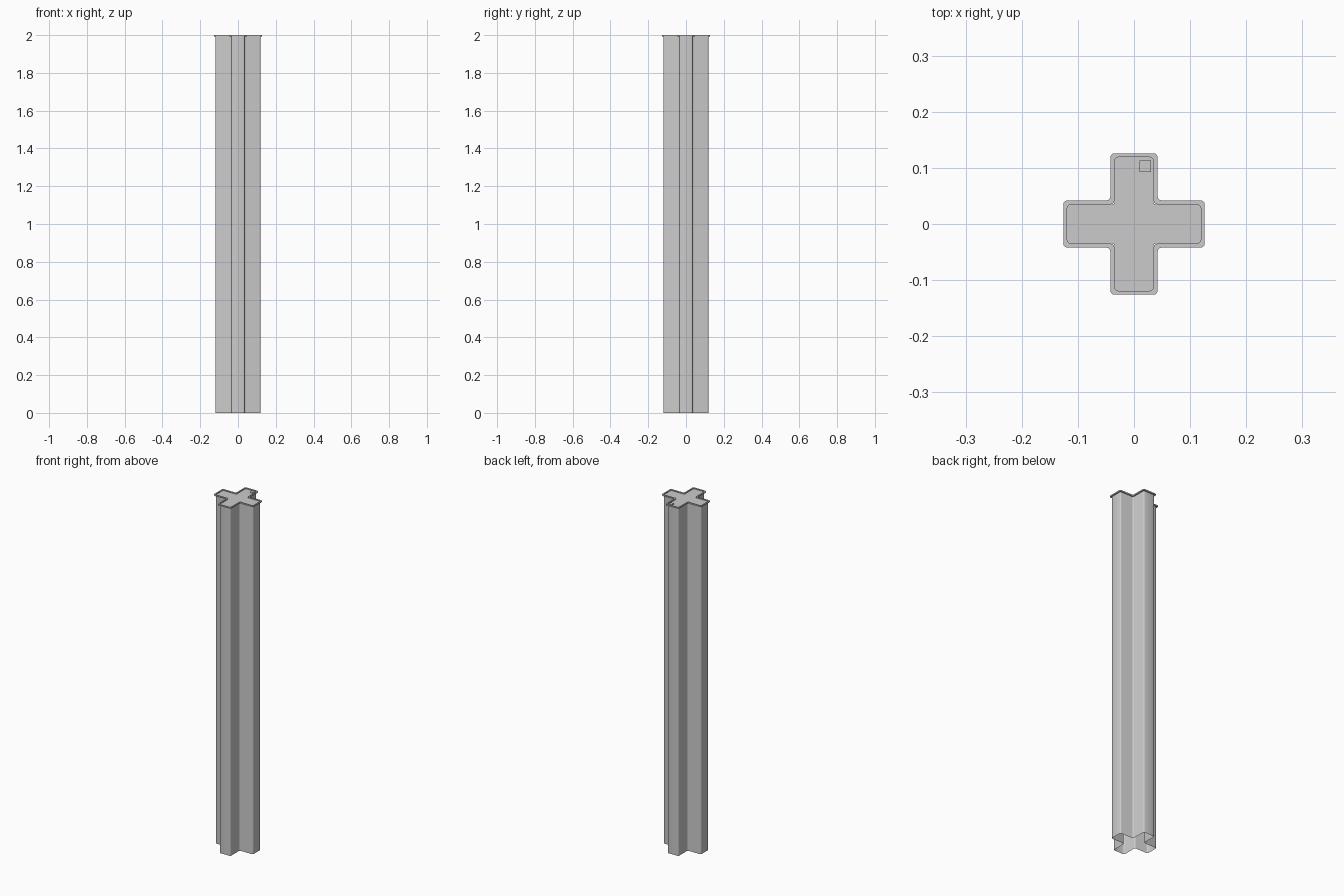
import bpy, bmesh, math
from mathutils import Vector

if "Cube" in bpy.data.objects:
    bpy.data.objects.remove(bpy.data.objects["Cube"])


def cross(length, half, r, seg=3):
    """Outline of a plus shape with rounded corners, counter-clockwise."""
    quarter = [(length, -half), (length, half), (half, half)]
    pts = []
    for k in range(4):
        for x, y in quarter:
            for _ in range(k):
                x, y = -y, x
            pts.append(Vector((x, y)))
    out = []
    for i, p in enumerate(pts):
        a = (pts[i - 1] - p).normalized() * r
        b = (pts[(i + 1) % len(pts)] - p).normalized() * r
        centre = p + a + b
        for s in range(seg + 1):
            t = s / seg * math.pi / 2
            out.append(centre - b * math.cos(t) - a * math.sin(t))
    return out


def finish(name, bm):
    me = bpy.data.meshes.new(name)
    bm.to_mesh(me)
    bm.free()
    ob = bpy.data.objects.new(name, me)
    bpy.context.collection.objects.link(ob)
    bpy.ops.object.select_all(action='DESELECT')
    ob.select_set(True)
    bpy.context.view_layer.objects.active = ob
    bpy.ops.object.shade_smooth_by_angle(angle=math.radians(35))
    return ob


def loft(name, rings, closed=False):
    """Skin a list of (outline, z) rings."""
    bm = bmesh.new()
    loops = [[bm.verts.new((p.x, p.y, z)) for p in o] for o, z in rings]
    pairs = list(zip(loops, loops[1:]))
    if closed:
        pairs.append((loops[-1], loops[0]))
    for lo, hi in pairs:
        n = len(lo)
        for i in range(n):
            j = (i + 1) % n
            bm.faces.new((lo[i], lo[j], hi[j], hi[i]))
    return finish(name, bm)


def panel(name, x0, x1, y0, y1, z):
    bm = bmesh.new()
    bm.faces.new([bm.verts.new((x, y, z)) for x, y in
                  ((x0, y0), (x1, y0), (x1, y1), (x0, y1))])
    return finish(name, bm)


inner = cross(0.119, 0.035, 0.007)
outer = cross(0.126, 0.042, 0.007)

# Hollow cross-shaped column, open at the bottom
loft("column_wall", [(inner, 0), (inner, 1.994)])

# Projecting rim around the top
loft("top_rim", [(inner, 1.993), (outer, 1.993), (outer, 2.0), (inner, 2.0)], True)

# Lid panels: two side arms meet in the middle, two arms butt against them
L, H, Z = 0.119, 0.0355, 1.995
for side, s in (("left", -1), ("right", 1)):
    panel("lid_" + side, min(0, s * L), max(0, s * L), -H, H, Z)
for side, s in (("front", -1), ("back", 1)):
    panel("lid_" + side, -H, H, min(s * H, s * L), max(s * H, s * L), Z)

# Small square button on the back arm
bpy.ops.mesh.primitive_cube_add(size=1, location=(0.02, 0.103, 1.9965))
button = bpy.context.object
button.name = "lid_button"
button.scale = (0.02, 0.02, 0.005)
